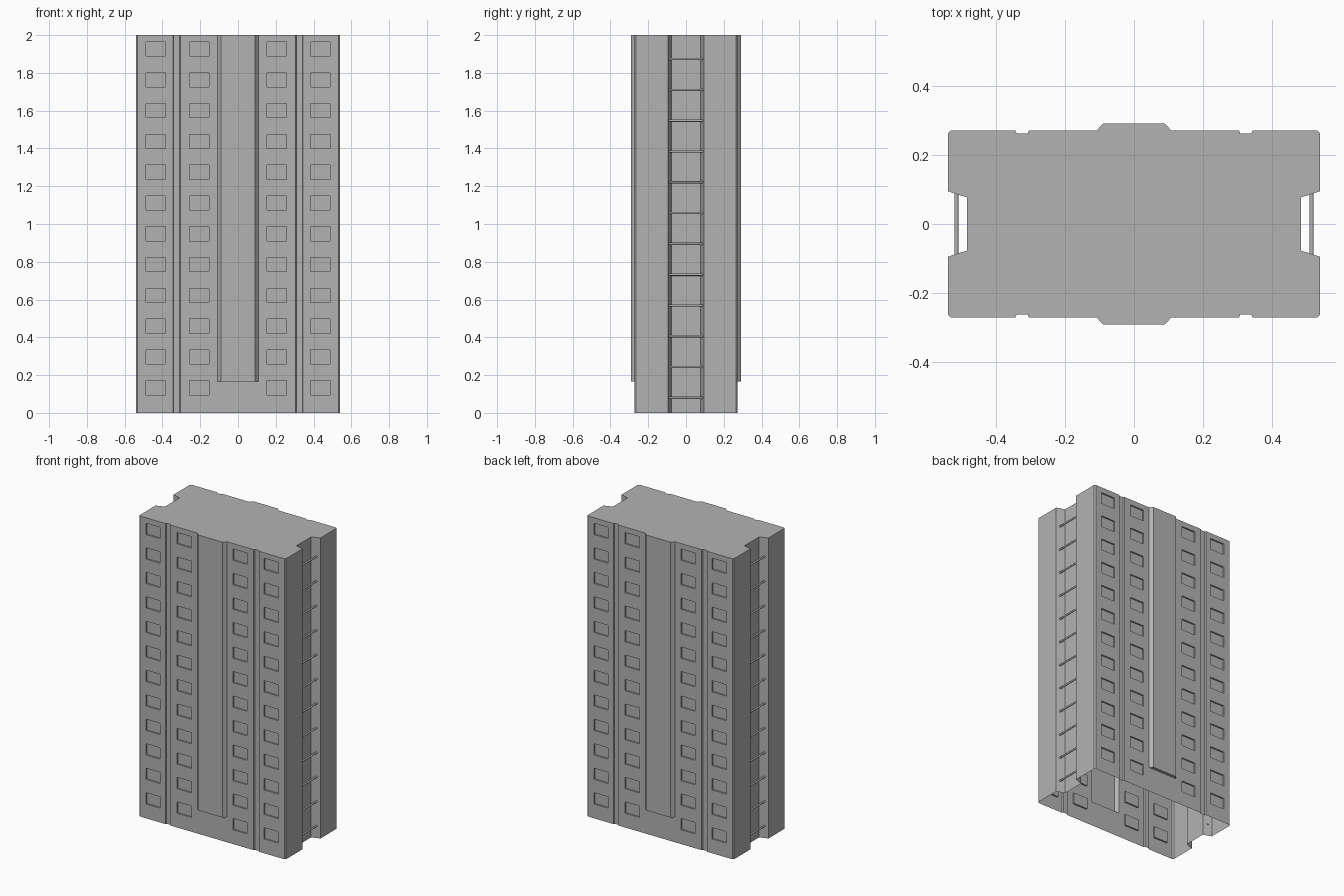
import bpy, bmesh
from mathutils import Matrix, Vector

cube = bpy.data.objects.get("Cube")
if cube:
    bpy.data.objects.remove(cube, do_unlink=True)

HEIGHT = 2.0
FLOORS = 12
STEP = 0.163

concrete = bpy.data.materials.new("concrete_grey")
concrete.use_nodes = True
concrete.diffuse_color = (0.45, 0.45, 0.45, 1)
concrete.node_tree.nodes["Principled BSDF"].inputs["Base Color"].default_value = (0.45, 0.45, 0.45, 1)


def make_object(name, bm):
    bmesh.ops.recalc_face_normals(bm, faces=bm.faces)
    mesh = bpy.data.meshes.new(name)
    bm.to_mesh(mesh)
    bm.free()
    mesh.materials.append(concrete)
    obj = bpy.data.objects.new(name, mesh)
    bpy.context.collection.objects.link(obj)
    return obj


def prism(name, outline, bottom, top):
    bm = bmesh.new()
    face = bm.faces.new([bm.verts.new((x, y, bottom)) for x, y in outline])
    extruded = bmesh.ops.extrude_face_region(bm, geom=[face])["geom"]
    verts = [v for v in extruded if isinstance(v, bmesh.types.BMVert)]
    bmesh.ops.translate(bm, verts=verts, vec=(0, 0, top - bottom))
    return make_object(name, bm)


def apply_boolean(target, tool, operation):
    mod = target.modifiers.new(operation.lower(), 'BOOLEAN')
    mod.operation = operation
    mod.solver = 'EXACT'
    mod.object = tool
    bpy.context.view_layer.update()
    graph = bpy.context.evaluated_depsgraph_get()
    mesh = bpy.data.meshes.new_from_object(target.evaluated_get(graph))
    target.modifiers.clear()
    target.data = mesh
    bpy.data.objects.remove(tool, do_unlink=True)


# Tower body: one quarter of the floor plan, mirrored around
quarter = [(0.305, 0.272), (0.309, 0.263), (0.341, 0.263), (0.345, 0.272),
           (0.532, 0.272), (0.54, 0.264), (0.54, 0.095), (0.485, 0.077)]
half = quarter + [(x, -y) for x, y in reversed(quarter)]
plan = half + [(-x, y) for x, y in reversed(half)]
body = prism("tower_body", plan, 0, HEIGHT)

# Raised central bays, front and back
for s in (-1, 1):
    bay = [(-0.108, s * 0.26), (-0.108, s * 0.272), (-0.09, s * 0.292),
           (0.09, s * 0.292), (0.108, s * 0.272), (0.108, s * 0.26)]
    apply_boolean(body, prism("bay", bay, 0.167, HEIGHT), 'UNION')

# Recessed windows
bm = bmesh.new()
for s in (-1, 1):
    for x in (-0.435, -0.205, 0.205, 0.435):
        for i in range(FLOORS):
            place = Matrix.Translation((x, s * 0.282, 0.133 + i * STEP))
            bmesh.ops.create_cube(bm, size=1, matrix=place @ Matrix.Diagonal((0.105, 0.04, 0.075, 1)))
cutter = make_object("window_cutter", bm)
cutter.hide_render = True
apply_boolean(body, cutter, 'DIFFERENCE')

# Open underside
bm = bmesh.new()
bm.from_mesh(body.data)
floor = [f for f in bm.faces if f.normal.z < -0.9 and f.calc_center_median().z < 0.01]
bmesh.ops.delete(bm, geom=floor, context='FACES')
bm.to_mesh(body.data)
bm.free()

# Ladder rungs across the side recesses
for side, s in (("left", 1), ("right", -1)):
    bm = bmesh.new()
    for i in range(FLOORS):
        place = Matrix.Translation((s * 0.516, 0, 0.08 + i * STEP)) @ Matrix.Rotation(1.5708, 4, 'X')
        bmesh.ops.create_cone(bm, cap_ends=True, segments=12, radius1=0.006, radius2=0.006,
                              depth=0.184, matrix=place)
    rungs = make_object(side + "_ladder_rungs", bm)
    bpy.ops.object.select_all(action='DESELECT')
    rungs.select_set(True)
    bpy.context.view_layer.objects.active = rungs
    bpy.ops.object.shade_smooth_by_angle(angle=0.6)
